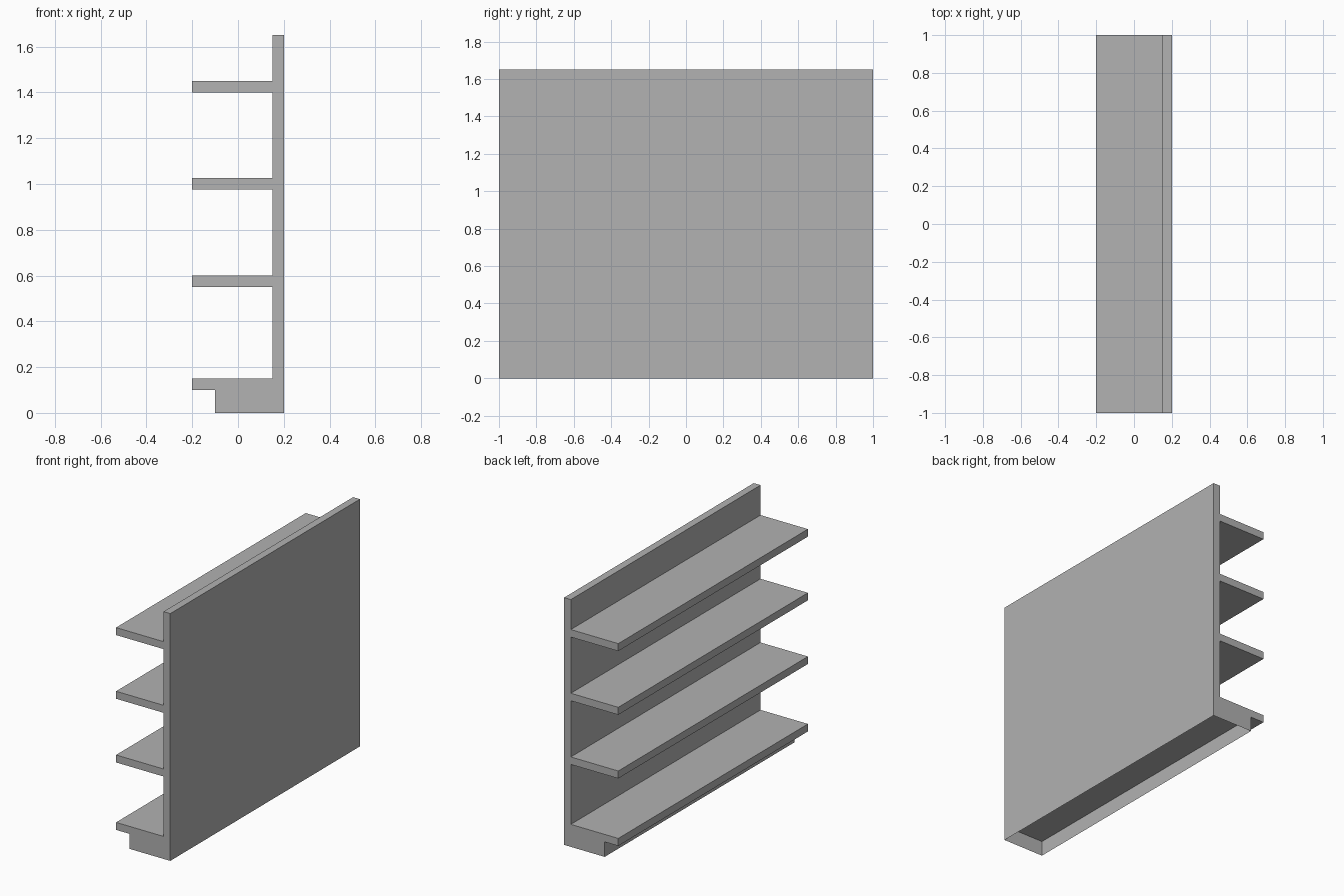
import bpy
import bmesh

cube = bpy.data.objects.get("Cube")
if cube:
    bpy.data.objects.remove(cube, do_unlink=True)

# Dimensions
HALF_LENGTH = 1.0
BACK, PANEL, TIP, PLINTH = 0.2, 0.15, -0.2, -0.1
TOP, THICK, RECESS = 1.65, 0.05, 0.1
UPPER_SHELVES = (0.55, 0.975, 1.4)

# Material
grey = bpy.data.materials.new("plain grey")
grey.use_nodes = True
colour = (0.445, 0.445, 0.445, 1)
grey.diffuse_color = colour
grey.node_tree.nodes["Principled BSDF"].inputs["Base Color"].default_value = colour

# Cross-section: plinth with overhanging bottom shelf, then the upper shelves
profile = [(BACK, RECESS), (BACK, 0), (PLINTH, 0), (PLINTH, RECESS),
           (TIP, RECESS), (TIP, RECESS + THICK), (PANEL, RECESS + THICK)]
for z in UPPER_SHELVES:
    profile += [(PANEL, z), (TIP, z), (TIP, z + THICK), (PANEL, z + THICK)]
profile += [(PANEL, TOP), (BACK, TOP)]

# Extrude the section along the full length
bm = bmesh.new()
near = [bm.verts.new((x, -HALF_LENGTH, z)) for x, z in profile]
far = [bm.verts.new((x, HALF_LENGTH, z)) for x, z in profile]
bm.faces.new(near)
bm.faces.new(far[::-1])
for i in range(len(profile)):
    j = (i + 1) % len(profile)
    bm.faces.new((near[i], far[i], far[j], near[j]))
bmesh.ops.recalc_face_normals(bm, faces=bm.faces)

# Open the thin-walled plinth underneath and close it higher up with a ceiling
floor = [f for f in bm.faces if all(v.co.z < 0.001 for v in f.verts)]
bmesh.ops.delete(bm, geom=floor, context="FACES_ONLY")
ceiling = bm.faces.new((near[0], near[3], far[3], far[0]))
ceiling.normal_update()
if ceiling.normal.z > 0:
    ceiling.normal_flip()

mesh = bpy.data.meshes.new("shelf_unit")
bm.to_mesh(mesh)
bm.free()
mesh.materials.append(grey)
unit = bpy.data.objects.new("shelf_unit", mesh)
bpy.context.collection.objects.link(unit)
